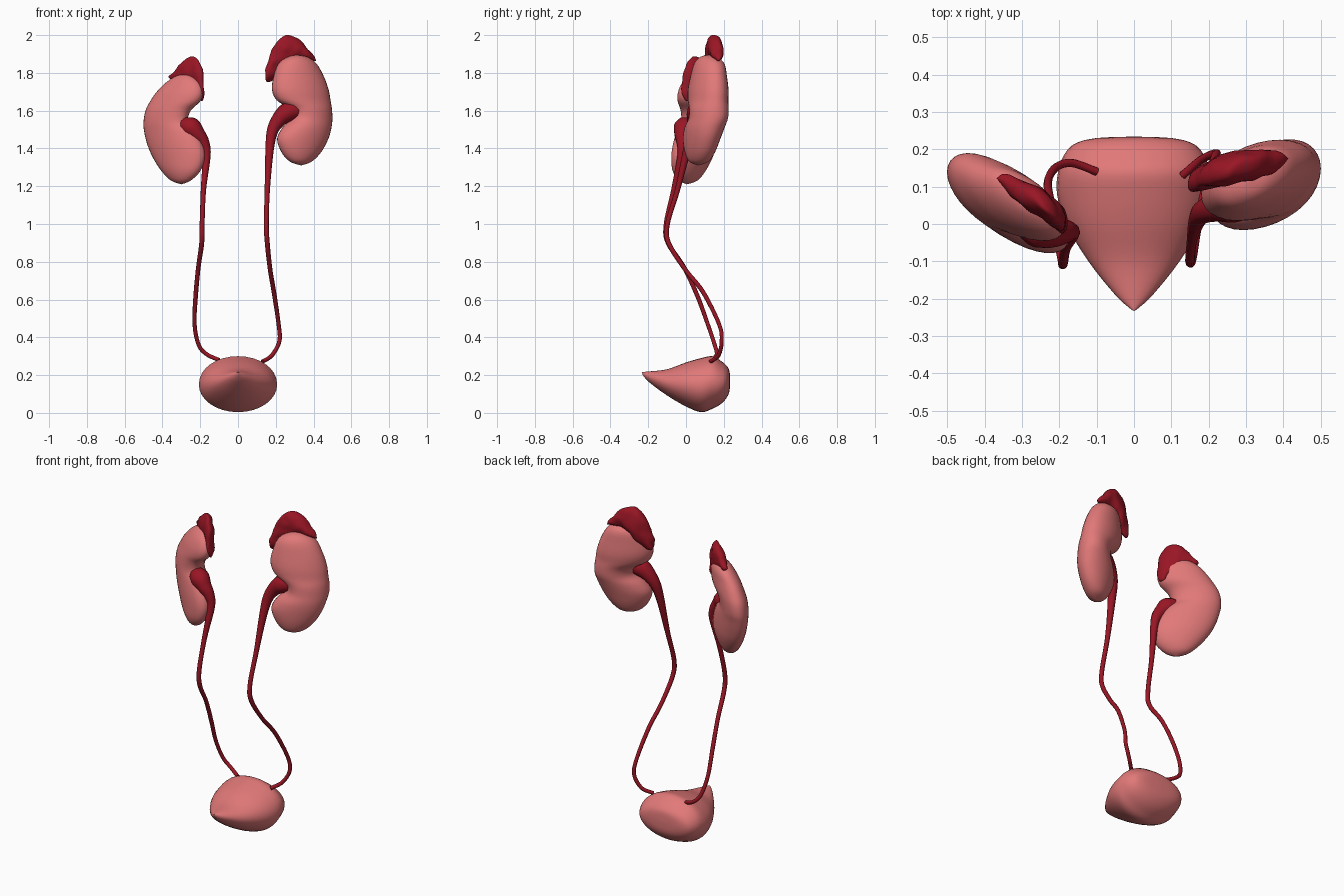
import bpy, bmesh, math
from mathutils import Vector, noise


def material(name, color):
    m = bpy.data.materials.new(name)
    m.diffuse_color = color
    return m


PINK = material("pink_tissue", (0.76, 0.19, 0.19, 1))
RED = material("dark_red_tissue", (0.32, 0.008, 0.018, 1))


def finish(ob, mat):
    ob.data.materials.clear()
    ob.data.materials.append(mat)
    for p in ob.data.polygons:
        p.use_smooth = True


def resample(rows, steps):
    """Catmull-Rom through rows of numbers."""
    out, n = [], len(rows)
    for i in range(n - 1):
        a, b, c, d = (rows[max(0, min(n - 1, i + k))] for k in (-1, 0, 1, 2))
        for s in range(steps):
            t = s / steps
            out.append([q + 0.5 * t * (r - p + t * (2 * p - 5 * q + 4 * r - s4 + t * (3 * (q - r) + s4 - p)))
                        for p, q, r, s4 in zip(a, b, c, d)])
    return out + [list(rows[-1])]


def loft(name, rows, ring, mat, sides=32, steps=4, bump=0.0):
    """ring(row) gives centre and two half axes; ends close to a point."""
    bm = bmesh.new()
    loops = []
    for row in resample(rows, steps):
        c, u, v = (Vector(k) for k in ring(row))
        loop = []
        for k in range(sides):
            a = 2 * math.pi * k / sides
            p = c + u * math.cos(a) + v * math.sin(a)
            if bump:
                p += noise.noise_vector(p * 22) * bump
            loop.append(bm.verts.new(p))
        loops.append(loop)
    for l0, l1 in zip(loops, loops[1:]):
        for k in range(sides):
            j = (k + 1) % sides
            bm.faces.new((l0[k], l0[j], l1[j], l1[k]))
    bm.faces.new(loops[0])
    bm.faces.new(loops[-1])
    bmesh.ops.remove_doubles(bm, verts=bm.verts, dist=0.0004)
    bmesh.ops.recalc_face_normals(bm, faces=bm.faces)
    me = bpy.data.meshes.new(name)
    bm.to_mesh(me)
    bm.free()
    ob = bpy.data.objects.new(name, me)
    bpy.context.collection.objects.link(ob)
    finish(ob, mat)


def kidney(name, side, slope, rows):
    # row: z, inner x, outer x, centre y, half depth
    def ring(r):
        z, xi, xo, y, d = r
        c, w = (xi + xo) / 2, (xo - xi) / 2
        return ((side * c, y + slope * (c - 0.34), z),
                (side * w, slope * w, 0), (0, max(d, 0), 0))
    loft(name, rows, ring, PINK)


kidney("left_kidney", 1, 0.27, [
    (1.895, .31, .31, .125, 0), (1.885, .265, .365, .125, .04),
    (1.85, .215, .415, .13, .075), (1.78, .188, .455, .125, .09),
    (1.71, .18, .48, .12, .1), (1.655, .205, .49, .115, .1),
    (1.61, .27, .497, .11, .1), (1.56, .28, .5, .105, .1),
    (1.51, .235, .495, .092, .1), (1.45, .207, .478, .082, .092),
    (1.38, .23, .44, .075, .075), (1.33, .275, .39, .07, .048),
    (1.31, .335, .335, .065, 0)])
kidney("right_kidney", -1, 0.5, [
    (1.795, .28, .28, .09, 0), (1.785, .245, .325, .09, .035),
    (1.75, .2, .38, .085, .065), (1.70, .185, .43, .075, .08),
    (1.65, .2, .465, .07, .088), (1.60, .25, .49, .065, .09),
    (1.54, .265, .5, .06, .09), (1.49, .22, .497, .055, .09),
    (1.42, .185, .48, .05, .09), (1.35, .175, .45, .045, .085),
    (1.28, .2, .405, .035, .07), (1.23, .25, .355, .03, .042),
    (1.21, .3, .3, .025, 0)])


# Adrenal glands: flattened caps; row: x, y, bottom z, top z, half depth
def cap_ring(r):
    x, y, zb, zt, d = r
    return (x, y, (zb + zt) / 2), (0, d, 0), (0, 0, (zt - zb) / 2)


loft("left_adrenal_gland", [
    (.145, .11, 1.8, 1.8, 0), (.152, .112, 1.757, 1.84, .02),
    (.19, .127, 1.765, 1.945, .036), (.235, .143, 1.80, 1.99, .042),
    (.275, .152, 1.84, 2.0, .042), (.33, .16, 1.87, 1.972, .038),
    (.38, .17, 1.865, 1.915, .026), (.415, .176, 1.865, 1.868, 0)],
    cap_ring, RED, bump=0.008)
loft("right_adrenal_gland", [
    (-.365, .12, 1.775, 1.78, 0), (-.345, .11, 1.762, 1.803, .02),
    (-.30, .085, 1.76, 1.852, .034), (-.245, .052, 1.715, 1.887, .04),
    (-.21, .025, 1.67, 1.865, .038), (-.187, .008, 1.65, 1.80, .03),
    (-.177, 0, 1.70, 1.70, 0)], cap_ring, RED, bump=0.008)


# Ureters with their funnel-shaped upper ends; point: x, y, z, radius
def ureter(name, pts):
    cu = bpy.data.curves.new(name, "CURVE")
    cu.dimensions = "3D"
    cu.bevel_depth = 1
    cu.bevel_resolution = 3
    cu.use_fill_caps = True
    sp = cu.splines.new("POLY")
    fine = resample(pts, 6)
    sp.points.add(len(fine) - 1)
    for p, (x, y, z, r) in zip(sp.points, fine):
        p.co = (x, y, z, 1)
        p.radius = r
    tmp = bpy.data.objects.new(name, cu)
    bpy.context.collection.objects.link(tmp)
    me = bpy.data.meshes.new_from_object(tmp.evaluated_get(bpy.context.evaluated_depsgraph_get()))
    bpy.data.objects.remove(tmp)
    ob = bpy.data.objects.new(name, me)
    bpy.context.collection.objects.link(ob)
    finish(ob, RED)


ureter("left_ureter", [
    (.31, .07, 1.605, .05), (.26, .055, 1.59, .052), (.215, .045, 1.55, .04),
    (.182, .03, 1.49, .03), (.167, .005, 1.39, .022), (.155, -.045, 1.18, .014),
    (.15, -.098, 1.0, .013), (.155, -.092, .9, .013), (.17, -.005, .76, .012),
    (.19, .09, .64, .012), (.215, .175, .47, .011), (.219, .189, .38, .011),
    (.18, .172, .305, .011), (.13, .13, .272, .011)])
ureter("right_ureter", [
    (-.29, .015, 1.52, .045), (-.25, -.01, 1.51, .055), (-.215, -.02, 1.475, .043),
    (-.182, -.02, 1.43, .031), (-.167, -.025, 1.36, .022), (-.183, -.065, 1.18, .014),
    (-.19, -.105, 1.0, .013), (-.192, -.095, .9, .013), (-.21, -.01, .77, .012),
    (-.224, .06, .62, .012), (-.23, .115, .47, .011), (-.208, .152, .36, .011),
    (-.165, .163, .31, .011), (-.1, .14, .28, .011)])

# Bladder: lofted front to back; row: y, half width, bottom z, top z
loft("bladder", [
    (-.233, 0, .213, .215), (-.225, .012, .195, .217), (-.19, .05, .158, .22),
    (-.1, .122, .092, .231), (0, .182, .034, .267), (.08, .206, .004, .29),
    (.14, .203, .022, .3), (.185, .187, .047, .275), (.215, .158, .08, .25),
    (.23, .10, .115, .222), (.234, 0, .168, .168)],
    lambda r: ((0, r[0], (r[2] + r[3]) / 2), (r[1], 0, 0), (0, 0, (r[3] - r[2]) / 2)), PINK)
